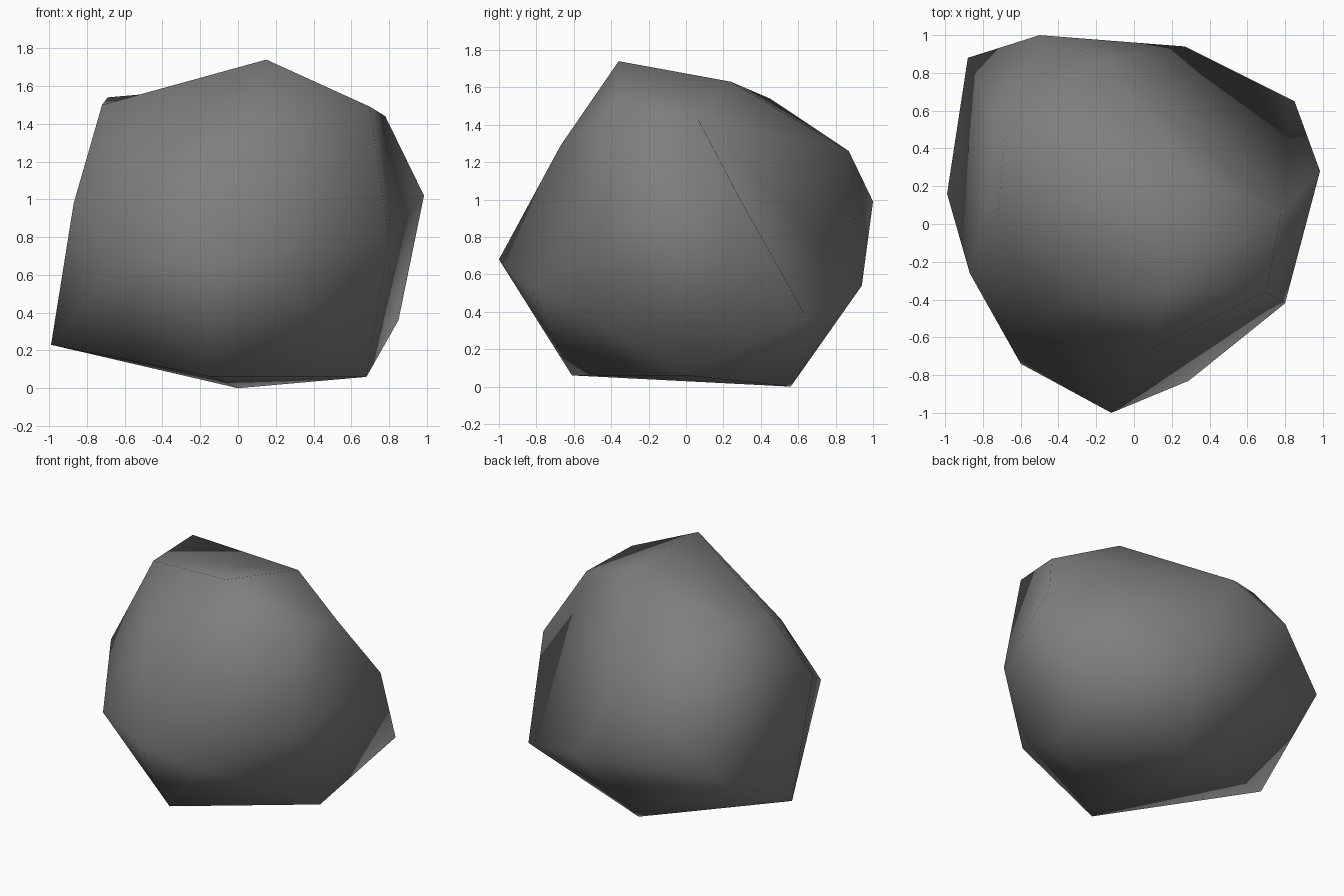
import bpy
import bmesh
from mathutils import Vector

# Remove the default object
default_object = bpy.data.objects.get("Cube")
if default_object:
    bpy.data.objects.remove(default_object, do_unlink=True)

# Corner points of the boulder, by region
corners = {
    # Crown
    "peak": (0.15, -0.36, 1.74), "crown_back": (0.33, 0.24, 1.63),
    "shoulder_front": (0.7, -0.36, 1.49), "shoulder_left": (0.78, 0.06, 1.44),
    "shoulder_back": (-0.69, 0.45, 1.54), "shoulder_right": (-0.72, 0.03, 1.5),
    "brow": (0.08, -0.67, 1.29), "nape": (-0.16, 0.87, 1.26),
    "cheek": (-0.47, -0.45, 1.22),
    # Girdle
    "nose": (-0.12, -1.0, 0.68), "chin": (0.29, -0.83, 0.53),
    "left_front": (0.8, -0.42, 0.79), "left_tip": (0.985, 0.28, 1.02),
    "left_back": (0.85, 0.65, 0.36), "back_low": (0.27, 0.94, 0.54),
    "back_tip": (-0.5, 1.0, 0.99), "back_right": (-0.88, 0.88, 0.63),
    "right_side": (-0.87, -0.26, 0.98), "right_front": (-0.6, -0.74, 0.69),
    # Foot
    "foot_right": (-0.99, 0.16, 0.23), "foot_front": (-0.14, -0.61, 0.06),
    "foot_left": (0.68, 0.0, 0.06), "foot_back": (0.0, 0.56, 0.0),
}

# Shallow hollows: creases that run between these corners
creases = [
    ("shoulder_right", "crown_back"),
    ("brow", "left_front"),
    ("left_front", "nose"),
    ("shoulder_left", "left_front"),
    ("shoulder_left", "left_back"),
]


def flat_material(name, colour):
    material = bpy.data.materials.new(name)
    material.use_nodes = True
    material.diffuse_color = colour
    for node in material.node_tree.nodes:
        if node.type == 'BSDF_PRINCIPLED':
            node.inputs["Base Color"].default_value = colour
    return material


def crossing_edge(start, end, centre):
    """Find the edge opposite start that lies on the way to end."""
    heading = end.co - start.co
    side = (start.co - centre).cross(end.co - centre)
    for face in start.link_faces:
        for edge in face.edges:
            if start in edge.verts:
                continue
            p, q = (vert.co for vert in edge.verts)
            opposite = side.dot(p - centre) * side.dot(q - centre) < 0
            if opposite and heading.dot((p + q) / 2 - start.co) > 0:
                return edge
    return None


def fold(start, end, centre):
    """Turn edges until a crease joins start and end."""
    for attempt in range(6):
        if any(edge.other_vert(start) == end for edge in start.link_edges):
            return
        edge = crossing_edge(start, end, centre)
        if edge is None or bmesh.utils.edge_rotate(edge, False) is None:
            return


def build_boulder(name, material):
    """Wrap a faceted skin around the corners, then fold in the hollows."""
    bm = bmesh.new()
    verts = {key: bm.verts.new(Vector(co)) for key, co in corners.items()}
    bmesh.ops.convex_hull(bm, input=bm.verts)
    bmesh.ops.triangulate(bm, faces=bm.faces)
    centre = sum((vert.co for vert in bm.verts), Vector()) / len(bm.verts)
    for start, end in creases:
        fold(verts[start], verts[end], centre)
    loose = [vert for vert in bm.verts if not vert.link_faces]
    bmesh.ops.delete(bm, geom=loose, context='VERTS')
    bmesh.ops.recalc_face_normals(bm, faces=bm.faces)
    for face in bm.faces:
        face.smooth = True
    mesh = bpy.data.meshes.new(name)
    bm.to_mesh(mesh)
    bm.free()
    mesh.materials.append(material)
    boulder = bpy.data.objects.new(name, mesh)
    bpy.context.scene.collection.objects.link(boulder)


# Single smooth-shaded boulder
stone_grey = flat_material("stone grey", (0.21, 0.21, 0.21, 1.0))
build_boulder("boulder", stone_grey)
